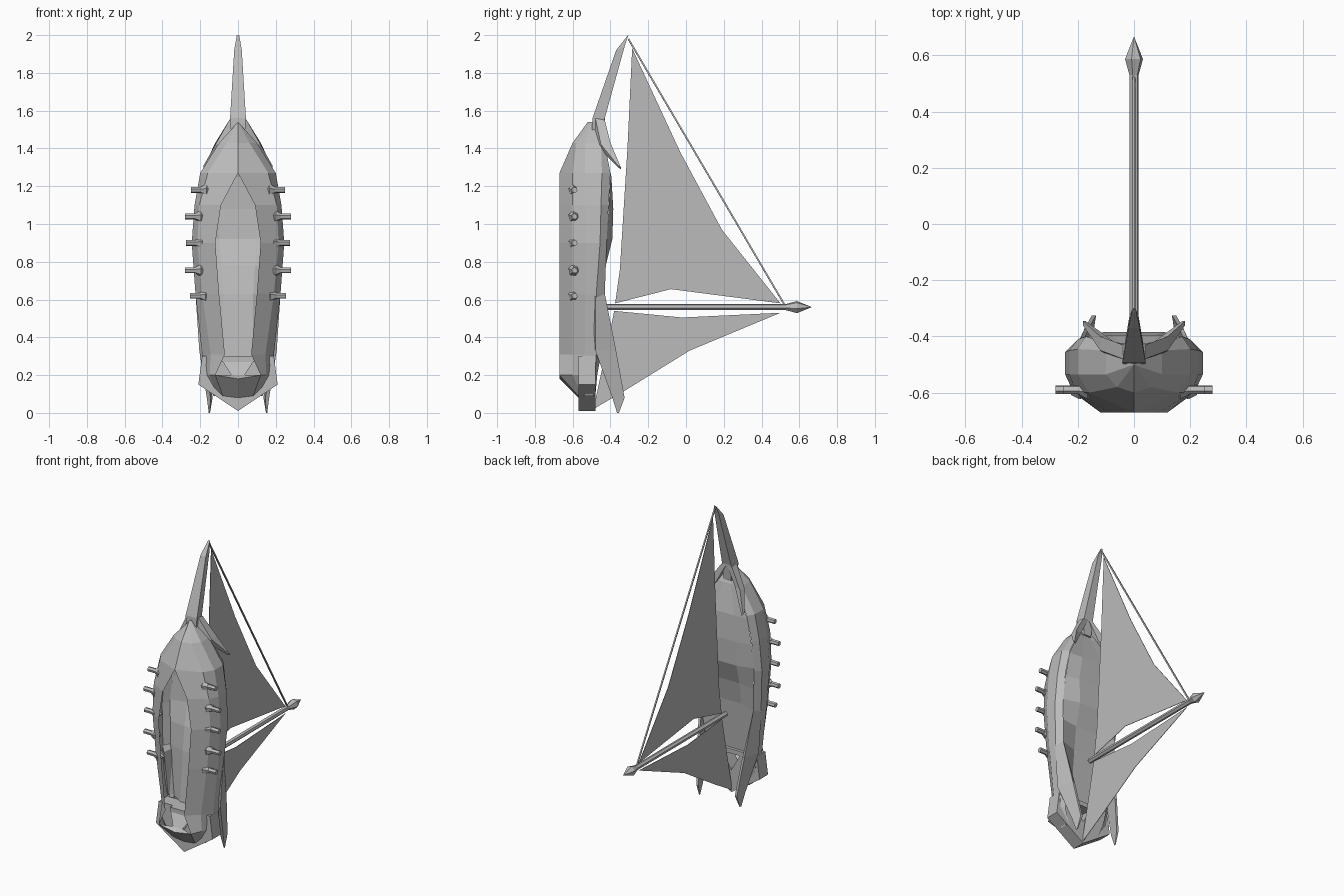
import bpy, bmesh, math
from mathutils import Vector

cube = bpy.data.objects.get("Cube")
if cube:
    bpy.data.objects.remove(cube, do_unlink=True)

grey = bpy.data.materials.new("plain grey")
grey.use_nodes = True
tone = (0.5, 0.5, 0.5, 1)
grey.diffuse_color = tone
grey.node_tree.nodes["Principled BSDF"].inputs["Base Color"].default_value = tone


def finish(name, bm, mirror=False):
    bmesh.ops.remove_doubles(bm, verts=bm.verts, dist=0.0005)
    bmesh.ops.recalc_face_normals(bm, faces=bm.faces)
    mesh = bpy.data.meshes.new(name)
    bm.to_mesh(mesh)
    bm.free()
    mesh.materials.append(grey)
    obj = bpy.data.objects.new(name, mesh)
    bpy.context.collection.objects.link(obj)
    if mirror:
        mod = obj.modifiers.new("mirror", 'MIRROR')
        mod.merge_threshold = 0.001
    return obj


def loft(name, rings, closed=True, mirror=False):
    """Skin a row of equal-length point rings; closed rings get end caps."""
    bm = bmesh.new()
    rows = [[bm.verts.new(p) for p in ring] for ring in rings]
    count = len(rows[0])
    for low, high in zip(rows, rows[1:]):
        for i in range(count if closed else count - 1):
            j = (i + 1) % count
            bm.faces.new((low[i], low[j], high[j], high[i]))
    if closed:
        bm.faces.new(rows[0])
        bm.faces.new(rows[-1])
    return finish(name, bm, mirror)


def spindle(name, start, end, profile, sides, mirror=False):
    """Round part along start-end; profile holds (fraction, radius)."""
    start, end = Vector(start), Vector(end)
    axis = (end - start).normalized()
    u = axis.orthogonal().normalized()
    v = axis.cross(u)
    turns = [math.tau * i / sides for i in range(sides)]
    rings = [[start.lerp(end, t) + (u * math.cos(a) + v * math.sin(a)) * r for a in turns]
             for t, r in profile]
    return loft(name, rings, mirror=mirror)


def plate(name, outline, thick=0.003):
    """Thin sheet lying on the centre plane, outline in (y, z)."""
    return loft(name, [[(s * thick / 2, y, z) for y, z in outline] for s in (-1, 1)])


# Hull shell: z, lip x, lip y, bilge x, side x, rail outer y, rail inner x, rail inner y
stations = [
    (.09, .08, -.57, .11, .13, -.49, .11, -.48),
    (.2, .12, -.67, .15, .18, -.48, .15, -.47),
    (.31, .07, -.67, .145, .19, -.475, .16, -.45),
    (.63, .1, -.67, .19, .225, -.475, .2, -.43),
    (.9, .12, -.67, .215, .245, -.455, .21, -.42),
    (1.1, .09, -.67, .205, .23, -.45, .2, -.41),
    (1.27, 0, -.67, .16, .2, -.445, .17, -.4),
    (1.43, 0, -.6, .06, .1, -.45, .08, -.43),
    (1.54, 0, -.52, 0, 0, -.49, 0, -.49),
]
rings = []
for z, lip, lip_y, bilge, side, out_y, in_x, in_y in stations:
    mid = max(-.6, lip_y + .02)
    rings.append([(lip, lip_y, z), (bilge, mid, z), (side, max(-.535, mid), z),
                  (side, out_y, z), (in_x, in_y, z)])
loft("hull_shell", rings, closed=False, mirror=True)

# Hull floor, bulging outward amidships: z, edge x, edge y, ridge half width, ridge y
floor = [
    (.3, .16, -.45, .08, -.5), (.63, .2, -.43, .08, -.47), (.78, .205, -.425, .09, -.44),
    (.92, .21, -.42, .1, -.39), (1.08, .2, -.41, .11, -.385), (1.25, .175, -.4, .08, -.395),
    (1.43, .08, -.43, .03, -.44), (1.54, 0, -.49, 0, -.49),
]
loft("hull_floor", [[(ex, ey, z), (rx, ry, z), (0, ry, z)] for z, ex, ey, rx, ry in floor],
     closed=False, mirror=True)

# Stern: pointed transom, sloping underside and cross beam
transom = [(0, .01), (.21, .15), (.19, .3), (.08, .3), (0, .16)]
loft("transom", [[(x, y, z) for x, z in transom] for y in (-.57, -.48)], mirror=True)
loft("stern_underside", [[(0, -.57, .08), (.08, -.57, .09)], [(0, -.67, .18), (.12, -.67, .2)],
                         [(0, -.64, .2), (.035, -.64, .2)], [(0, -.6, .27), (.08, -.6, .27)]],
     closed=False, mirror=True)
loft("cross_beam", [[(x, -.6, .27), (x, -.6, .3), (x, -.48, .3), (x, -.48, .27)]
                    for x in (-.085, .085)])

# Stern fins trailing from the rails
loft("stern_fin", [
    [(.225, -.48, .63), (.2, -.43, .63), (.19, -.44, .6), (.2, -.5, .6)],
    [(.205, -.48, .33), (.175, -.37, .33), (.16, -.37, .33), (.185, -.48, .33)],
    [(.165, -.39, .08), (.15, -.325, .08), (.135, -.325, .08), (.145, -.39, .08)],
    [(.155, -.365, 0), (.152, -.355, 0), (.148, -.355, 0), (.15, -.365, 0)],
], mirror=True)

# Bowsprit with two swept-back prongs
loft("bowsprit", [[(-w, y0, z), (w, y0, z), (w * .8, y1, z + dz), (-w * .8, y1, z + dz)]
                  for w, y0, y1, z, dz in [(.035, -.5, -.44, 1.45, 0), (.042, -.495, -.43, 1.56, 0),
                                           (.02, -.37, -.325, 1.92, .02), (.008, -.315, -.305, 1.99, .01)]])
loft("bow_prong", [
    [(0, -.49, 1.56), (.04, -.48, 1.56), (.04, -.43, 1.55), (0, -.43, 1.56)],
    [(.07, -.48, 1.42), (.12, -.45, 1.42), (.12, -.4, 1.43), (.07, -.42, 1.43)],
    [(.17, -.36, 1.3), (.182, -.36, 1.31), (.182, -.345, 1.3), (.172, -.345, 1.29)],
], mirror=True)

# Mast with spear tip, and the stay running up to the bowsprit
spindle("mast", (0, -.42, .56), (0, .56, .56), [(0, .017), (1, .017)], 6)
spindle("mast_tip", (0, .53, .56), (0, .665, .56), [(0, .017), (.42, .033), (1, .001)], 6)
spindle("stay", (0, -.305, 1.98), (0, .52, .575), [(0, .006), (1, .006)], 4)

# Sails
plate("upper_sail", [(-.285, 1.93), (-.03, 1.38), (.19, .97), (.5, .58),
                     (-.08, .655), (-.375, .58), (-.35, .76), (-.31, 1.4)])
plate("lower_sail", [(-.38, .54), (-.02, .505), (.5, .53), (.02, .33),
                     (-.32, .12), (-.49, .02), (-.43, .3)])

# Guns along both sides
for z, reach in [(1.18, .25), (1.04, .28), (.9, .275), (.755, .28), (.62, .255)]:
    spindle("gun_barrel", (reach - .1, -.59, z), (reach, -.59, z), [(0, .016), (1, .016)], 6, True)
    spindle("gun_mount", (reach - .12, -.59, z), (reach - .055, -.59, z),
            [(0, .005), (.55, .034), (1, .018)], 6, True)
